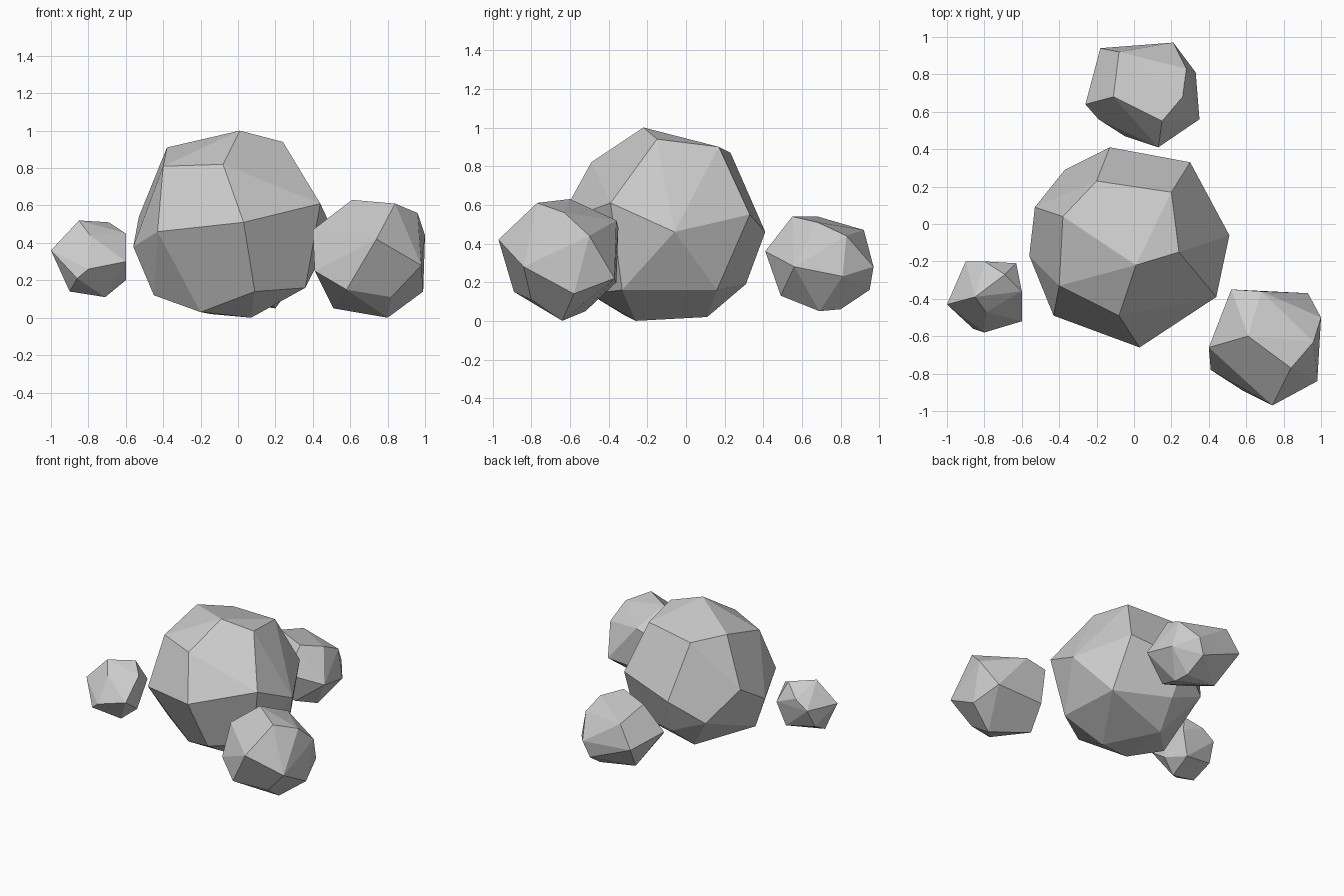
import bpy
import bmesh
import math


def rock(name, points):
    """Faceted boulder: hull around corner points, nearly flat facets merged."""
    bm = bmesh.new()
    for p in points:
        bm.verts.new(p)
    res = bmesh.ops.convex_hull(bm, input=bm.verts)
    loose = [v for v in bm.verts if not v.link_faces]
    bmesh.ops.delete(bm, geom=loose, context='VERTS')
    bmesh.ops.dissolve_limit(bm, angle_limit=math.radians(7),
                             verts=bm.verts, edges=bm.edges)
    bmesh.ops.recalc_face_normals(bm, faces=bm.faces)
    mesh = bpy.data.meshes.new(name)
    bm.to_mesh(mesh)
    bm.free()
    obj = bpy.data.objects.new(name, mesh)
    bpy.context.collection.objects.link(obj)
    return obj


# Large central boulder: crown, shoulder, waist and base corners
rock("large_boulder", [
    (.01, -.22, 1), (.24, -.15, .94), (-.38, .04, .91), (.2, .17, .9), (-.2, .23, .87),
    (-.4, -.33, .81), (-.08, -.49, .82), (.44, -.39, .61),
    (.03, -.66, .51), (-.43, -.49, .46), (.51, -.06, .46), (.3, .33, .55),
    (-.13, .41, .46), (-.53, .09, .54), (-.56, -.17, .38), (-.37, .29, .31),
    (-.45, -.21, .12), (.36, -.33, .16), (.33, .16, .16), (-.09, .31, .19),
    (.09, -.5, .14), (.07, -.26, 0), (-.2, -.32, .03), (-.15, .11, .02)])

# Medium rock at the front right
rock("front_right_rock", [
    (.61, -.6, .63), (.84, -.77, .61), (.96, -.63, .56), (.74, -.97, .42),
    (.4, -.66, .47), (1, -.5, .44), (.68, -.36, .52), (.52, -.35, .48),
    (.41, -.78, .25), (.58, -.89, .15), (.98, -.84, .28), (.93, -.37, .22),
    (.55, -.36, .2), (.99, -.58, .14), (.82, -.8, .11), (.51, -.52, .05), (.8, -.64, 0)])

# Medium rock at the back
rock("back_rock", [
    (.15, .55, .54), (-.11, .68, .54), (.26, .68, .51), (.28, .83, .44),
    (-.08, .92, .47), (.13, .41, .36), (.35, .56, .28), (.33, .81, .23),
    (.21, .97, .28), (-.18, .94, .3), (-.26, .64, .35), (-.19, .56, .28),
    (-.05, .47, .2), (.16, .95, .16), (.2, .69, .05), (.18, .8, .06),
    (.15, .49, .13), (-.1, .76, .09)])

# Small rock at the left
rock("left_rock", [
    (-.85, -.39, .52), (-.69, -.27, .51), (-.6, -.36, .45), (-.79, -.47, .44),
    (-1, -.43, .36), (-.6, -.52, .3), (-.8, -.58, .26), (-.86, -.56, .21),
    (-.9, -.42, .14), (-.71, -.42, .11), (-.6, -.38, .2), (-.63, -.21, .36),
    (-.9, -.2, .36), (-.8, -.2, .43), (-.92, -.27, .22), (-.69, -.24, .18)])
